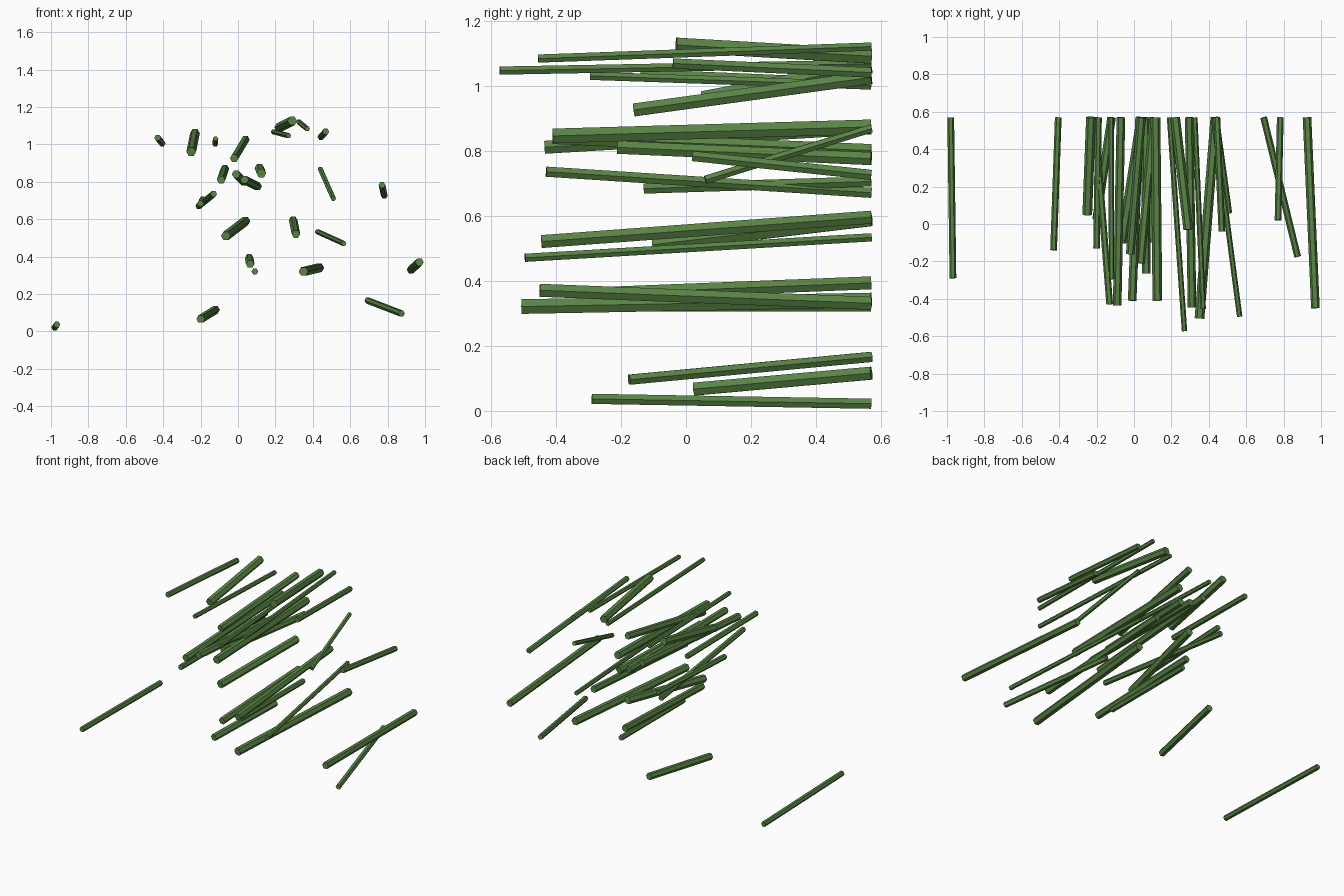
import bpy, bmesh, math
from mathutils import Vector

BACK_Y = 0.57  # all sticks share one back plane

mat = bpy.data.materials.new("green")
mat.diffuse_color = (0.10, 0.23, 0.06, 1)

# radius -> sticks: (front x, front y, front z, back x, back z)
sticks = {
    0.026: [(0.35, -0.505, 0.32, 0.435, 0.34),
            (-0.065, -0.10, 0.51, 0.04, 0.59),
            (0.125, -0.41, 0.845, 0.115, 0.873),
            (-0.25, 0.05, 0.96, -0.23, 1.06),
            (0.29, -0.03, 1.125, 0.22, 1.09)],
    0.023: [(-0.20, 0.025, 0.066, -0.12, 0.115),
            (0.97, -0.45, 0.37, 0.925, 0.33),
            (0.065, -0.265, 0.36, 0.06, 0.393),
            (0.31, -0.445, 0.52, 0.295, 0.595),
            (-0.01, -0.41, 0.84, 0.03, 0.80),
            (0.035, -0.21, 0.81, 0.105, 0.775),
            (-0.09, -0.435, 0.81, -0.07, 0.87),
            (-0.02, -0.16, 0.925, 0.04, 1.025)],
    0.018: [(-0.968, -0.29, 0.036, -0.98, 0.021),
            (0.875, -0.175, 0.095, 0.693, 0.165),
            (0.09, -0.10, 0.32, 0.09, 0.32),
            (-0.13, -0.43, 0.735, -0.21, 0.67),
            (-0.20, -0.13, 0.683, -0.19, 0.705),
            (0.77, 0.02, 0.783, 0.782, 0.725),
            (-0.43, -0.14, 1.035, -0.405, 1.005),
            (0.47, -0.04, 1.068, 0.443, 1.04)],
    0.0145: [(0.565, -0.495, 0.47, 0.425, 0.533),
             (0.51, 0.06, 0.71, 0.44, 0.868),
             (-0.12, -0.295, 1.03, -0.122, 1.0),
             (0.27, -0.573, 1.046, 0.19, 1.067),
             (0.37, -0.455, 1.083, 0.325, 1.12)],
}


def stick(name, front, back, radius):
    """Flat-shaded hexagonal rod between two points."""
    axis = (back - front).normalized()
    side = axis.cross(Vector((0, 0, 1))).normalized()
    up = side.cross(axis)
    bm = bmesh.new()
    rings = []
    for centre in (front, back):
        rings.append([bm.verts.new(centre + radius * (
            math.cos(i * math.pi / 3) * side + math.sin(i * math.pi / 3) * up))
            for i in range(6)])
    for i in range(6):
        j = (i + 1) % 6
        bm.faces.new((rings[0][i], rings[0][j], rings[1][j], rings[1][i]))
    for ring in rings:
        bm.faces.new(ring)
    bmesh.ops.recalc_face_normals(bm, faces=bm.faces)
    mesh = bpy.data.meshes.new(name)
    bm.to_mesh(mesh)
    bm.free()
    mesh.materials.append(mat)
    bpy.context.collection.objects.link(bpy.data.objects.new(name, mesh))


# Scattered bundle of sticks
count = 0
for radius, group in sticks.items():
    for fx, fy, fz, bx, bz in group:
        count += 1
        stick(f"stick_{count:02d}", Vector((fx, fy, fz)), Vector((bx, BACK_Y, bz)), radius)
